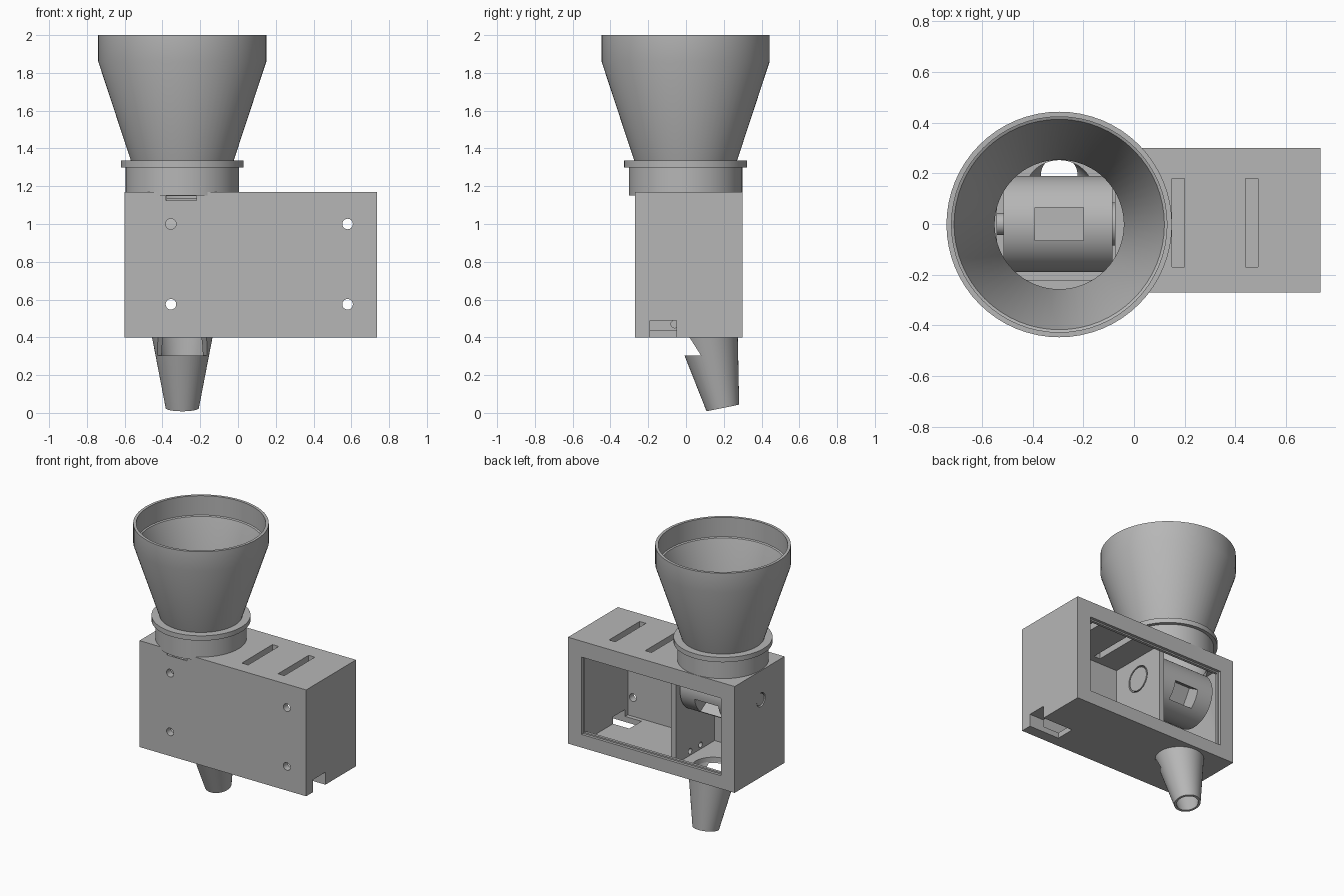
import bpy
import bmesh
from math import cos, sin, pi, radians
from mathutils import Matrix, Vector

old = bpy.data.objects.get("Cube")
if old:
    bpy.data.objects.remove(old, do_unlink=True)

grey = bpy.data.materials.new("plain grey")
grey.use_nodes = True
grey.diffuse_color = (0.47, 0.47, 0.47, 1)
grey.node_tree.nodes["Principled BSDF"].inputs["Base Color"].default_value = grey.diffuse_color

CX = -0.295          # funnel, drum and chute share this x
AXLE_Z = 0.96        # height of the drum axle


def make(name, bm):
    bmesh.ops.recalc_face_normals(bm, faces=bm.faces)
    mesh = bpy.data.meshes.new(name)
    bm.to_mesh(mesh)
    bm.free()
    mesh.materials.append(grey)
    obj = bpy.data.objects.new(name, mesh)
    bpy.context.collection.objects.link(obj)
    return obj


def box(name, x, y, z):
    bm = bmesh.new()
    bmesh.ops.create_cube(bm, size=1)
    for v in bm.verts:
        v.co = [r[0] if c < 0 else r[1] for c, r in zip(v.co, (x, y, z))]
    return make(name, bm)


def cylinder(name, center, radius, length, axis="Z", sides=48):
    turn = {"X": Matrix.Rotation(pi / 2, 4, "Y"),
            "Y": Matrix.Rotation(pi / 2, 4, "X"), "Z": Matrix()}[axis]
    bm = bmesh.new()
    bmesh.ops.create_cone(bm, cap_ends=True, segments=sides, radius1=radius, radius2=radius,
                          depth=length, matrix=Matrix.Translation(center) @ turn)
    return make(name, bm)


def loft(name, rings):
    """Join rings of points in a closed loop, giving a hollow solid."""
    bm = bmesh.new()
    loops = [[bm.verts.new(p) for p in ring] for ring in rings]
    n = len(loops[0])
    for a, b in zip(loops, loops[1:] + loops[:1]):
        for i in range(n):
            j = (i + 1) % n
            bm.faces.new((a[i], a[j], b[j], b[i]))
    return make(name, bm)


def ring(center, radius, tilt=0.0, sides=64):
    turn = Matrix.Rotation(tilt, 3, "X")
    return [Vector(center) + turn @ Vector((radius * cos(2 * pi * i / sides),
                                            radius * sin(2 * pi * i / sides), 0))
            for i in range(sides)]


def activate(obj):
    bpy.ops.object.select_all(action="DESELECT")
    obj.select_set(True)
    bpy.context.view_layer.objects.active = obj


def cut(obj, *cutters):
    activate(obj)
    for cutter in cutters:
        cutter.hide_render = True
        mod = obj.modifiers.new("cut", "BOOLEAN")
        mod.operation = "DIFFERENCE"
        mod.solver = "EXACT"
        mod.object = cutter
        bpy.ops.object.modifier_apply(modifier=mod.name)
        bpy.data.objects.remove(cutter, do_unlink=True)


def smooth(obj):
    activate(obj)
    bpy.ops.object.shade_smooth_by_angle(angle=radians(30))


# Housing: hollow box with a framed opening at the back
housing = box("housing", (-0.6, 0.735), (-0.27, 0.30), (0.40, 1.17))
cut(housing,
    box("cavity", (-0.54, 0.62), (-0.22, 0.26), (0.44, 1.12)),
    box("back_opening", (-0.48, 0.615), (0.2, 0.4), (0.505, 1.045)),
    box("lid_recess", (-0.49, 0.625), (0.28, 0.4), (0.495, 1.055)),
    box("cable_notch", (0.49, 0.8), (-0.19, -0.05), (0.3, 0.49)),
    box("front_tab", (-0.38, -0.22), (-0.3, -0.25), (1.125, 1.148)),
    cylinder("hopper_hole", (CX, -0.005, 1.2), 0.258, 0.18, sides=64),
    cylinder("chute_hole", (CX, 0.112, 0.4), 0.14, 0.2),
    cylinder("axle_hole", (-0.58, 0, AXLE_Z), 0.05, 0.2, "X", 32))
for x in (0.15, 0.44):
    cut(housing, box("top_slot", (x, x + 0.05), (-0.17, 0.18), (1.1, 1.2)))
for x in (-0.355, 0.58):
    for z in (0.575, 1.0):
        cut(housing, cylinder("screw_hole", (x, -0.25, z), 0.028, 0.14, "Y", 24))
smooth(housing)

# Divider between the drum chamber and the drive chamber
divider = box("divider", (-0.075, -0.035), (-0.225, 0.22), (0.43, 1.13))
cut(divider, cylinder("hub_hole", (-0.05, 0, AXLE_Z), 0.095, 0.2, "X", 32))
for y in (-0.06, 0.06):
    cut(divider, cylinder("wire_hole", (-0.05, y, 0.47), 0.02, 0.2, "X", 16))
smooth(divider)

# Dosing drum with three pockets, axle pin and hub
drum = cylinder("drum", (-0.3, 0, AXLE_Z), 0.19, 0.43, "X", 64)
for k in range(3):
    pocket = box("pocket", (-0.39, -0.20), (-0.065, 0.065), (0.08, 0.3))
    pocket.data.transform(Matrix.Translation((0, 0, AXLE_Z))
                          @ Matrix.Rotation(k * 2 * pi / 3, 4, "X"))
    cut(drum, pocket)
smooth(drum)
smooth(cylinder("axle_pin", (-0.55, 0, AXLE_Z), 0.043, 0.09, "X", 32))
smooth(cylinder("drive_hub", (-0.065, 0, AXLE_Z), 0.085, 0.06, "X", 32))

# Hopper: collar, flange, cone and straight rim as one turned profile
profile = [(0.255, 1.15), (0.30, 1.15), (0.30, 1.30), (0.325, 1.30), (0.325, 1.335),
           (0.272, 1.335), (0.445, 1.86), (0.445, 2.0), (0.425, 2.0), (0.425, 1.86),
           (0.415, 1.855), (0.255, 1.335)]
smooth(loft("hopper", [ring((CX, -0.002, z), r) for r, z in profile]))

# Tilted outlet chute, notched at the upper front
tip, tilt = (CX, 0.195, 0.026), radians(11.5)
chute = loft("outlet_chute", [ring((CX, 0.112, 0.41), 0.162), ring(tip, 0.088, tilt),
                              ring(tip, 0.072, tilt), ring((CX, 0.112, 0.41), 0.141)])
bm = bmesh.new()
section = [(-0.2, 0.303), (0.08, 0.303), (0.019, 0.399), (-0.2, 0.399)]
face = bm.faces.new([bm.verts.new((-0.6, y, z)) for y, z in section])
side = bmesh.ops.extrude_face_region(bm, geom=[face])["geom"]
bmesh.ops.translate(bm, vec=(0.6, 0, 0),
                    verts=[g for g in side if isinstance(g, bmesh.types.BMVert)])
cut(chute, make("chute_notch", bm))
smooth(chute)
